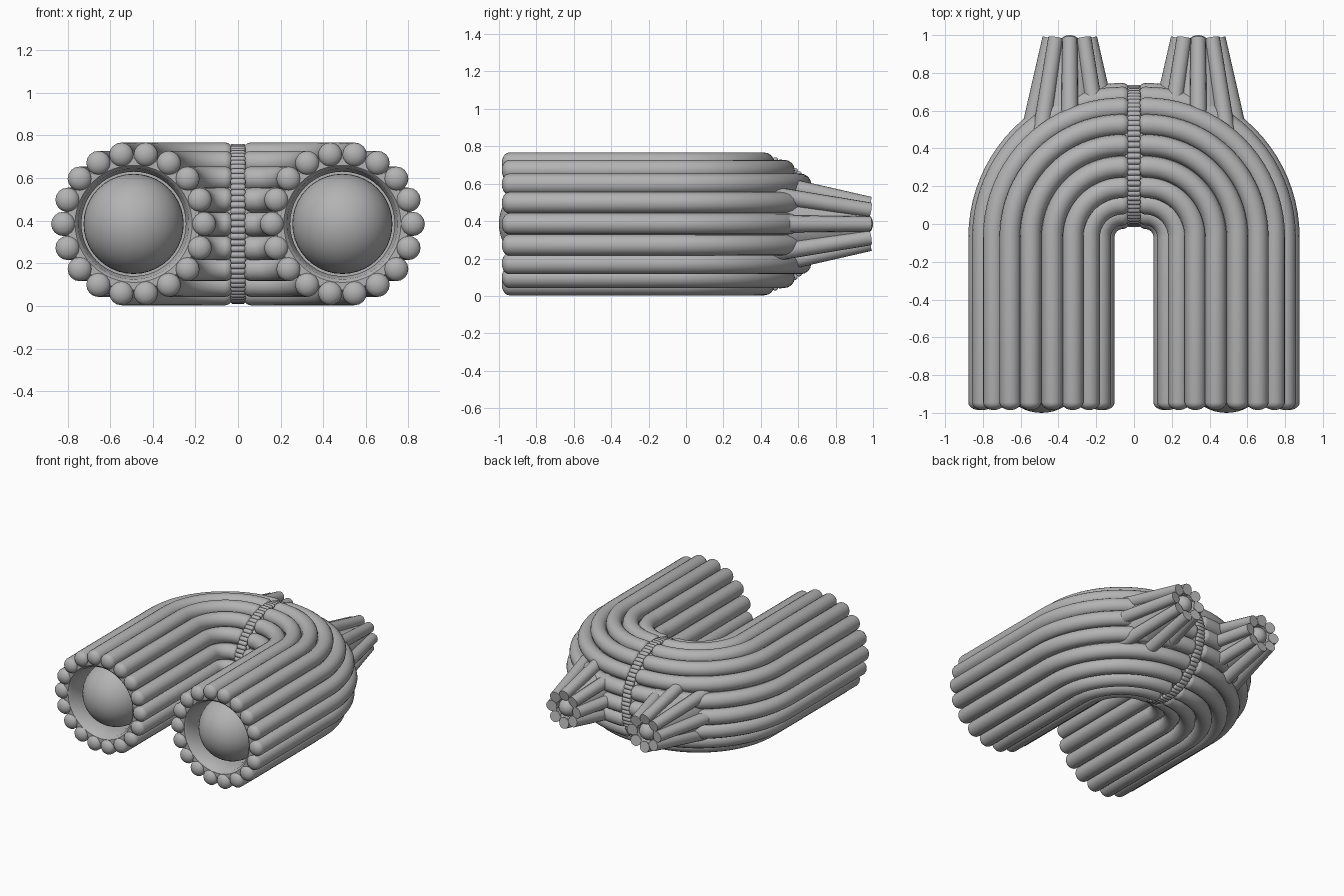
import bpy, bmesh
from math import sin, cos, pi, radians
from mathutils import Vector

if "Cube" in bpy.data.objects:
    bpy.data.objects.remove(bpy.data.objects["Cube"])

grey = bpy.data.materials.new("plain_grey")
grey.use_nodes = True
GREY = (0.45, 0.45, 0.45, 1)
grey.diffuse_color = GREY
grey.node_tree.nodes["Principled BSDF"].inputs["Base Color"].default_value = GREY

LEG_X, MID_Z = 0.49, 0.385      # centre of each leg's cross-section
BEND_X, BEND_Y = 0.06, -0.07    # centre of the quarter bend
BEND_R = LEG_X - BEND_X
TAIL_X = 0.34
UP = Vector((0, 0, 1))
Y = Vector((0, 1, 0))


def sweep(bm, stations, sides):
    """Skin circles along stations of (point, direction, radius)."""
    rings = []
    for p, t, r in stations:
        side = t.cross(UP).normalized()
        up = side.cross(t).normalized()
        rings.append([bm.verts.new(p + r * (cos(a) * side + sin(a) * up))
                      for a in (2 * pi * i / sides for i in range(sides))])
    for a, b in zip(rings, rings[1:]):
        for i in range(sides):
            j = (i + 1) % sides
            bm.faces.new((a[i], a[j], b[j], b[i]))


def finish(name, bm, mirror=True):
    bmesh.ops.remove_doubles(bm, verts=bm.verts, dist=0.00002)
    bmesh.ops.recalc_face_normals(bm, faces=bm.faces)
    mesh = bpy.data.meshes.new(name)
    bm.to_mesh(mesh)
    bm.free()
    ob = bpy.data.objects.new(name, mesh)
    bpy.context.collection.objects.link(ob)
    mesh.materials.append(grey)
    bpy.ops.object.select_all(action='DESELECT')
    ob.select_set(True)
    bpy.context.view_layer.objects.active = ob
    bpy.ops.object.shade_smooth_by_angle(angle=radians(40))
    if mirror:
        ob.modifiers.new("mirror", 'MIRROR').use_mirror_merge = False


def capsule(stations, depth, steps=5):
    """Add rounded ends to a run of stations."""
    def cap(station, sign):
        p, t, r = station
        return [(p + sign * depth * sin(a) * t, t, r * cos(a))
                for a in (pi / 2 * k / steps for k in range(1, steps + 1))]
    return cap(stations[0], -1)[::-1] + stations + cap(stations[-1], 1)


def bent_run(offset, height, radius, y_start, x_end, steps=20):
    """Run up one leg and round the bend to the middle seam."""
    r = BEND_R + offset
    run = [(Vector((BEND_X + r, y_start, MID_Z + height)), Y, radius)]
    for k in range(steps + 1):
        a = pi / 2 * k / steps
        run.append((Vector((BEND_X + r * cos(a), BEND_Y + r * sin(a), MID_Z + height)),
                    Vector((-sin(a), cos(a), 0)), radius))
    if x_end < BEND_X:
        run.append((Vector((x_end, BEND_Y + r, MID_Z + height)), Vector((-1, 0, 0)), radius))
    return run


def along_y(x, profile):
    return [(Vector((x, y, MID_Z)), Y, r) for y, r in profile]


def dome(x, tip, radius, sign):
    """Profile of a ball whose outermost point sits at y = tip."""
    centre = tip - sign * radius
    return along_y(x, [(centre + sign * radius * sin(a), radius * cos(a))
                       for a in (pi / 2 * (k / 12 - 1) for k in range(25))])


# Inner tube with a recessed mouth
bm = bmesh.new()
mouth = along_y(LEG_X, [(-0.70, 0), (-0.70, 0.245), (-0.84, 0.245), (-0.94, 0.26),
                        (-0.955, 0.275), (-0.955, 0.31)])
body = bent_run(0, 0, 0.325, -0.94, 0)
end = (body[-1][0], body[-1][1], 0)
sweep(bm, mouth + body + [end], 48)
finish("inner_tube", bm)

# Round ribs wrapped around the tube
bm = bmesh.new()
for i in range(18):
    a = 2 * pi * i / 18
    run = bent_run(0.33 * cos(a), 0.33 * sin(a), 0.057, -0.945, 0.059)
    sweep(bm, capsule(run, 0.045 if i < 0 else 0.04), 16)
finish("tube_ribs", bm)

# Ball lenses in the mouths
bm = bmesh.new()
sweep(bm, dome(LEG_X, -1.0, 0.235, -1), 40)
finish("front_lens", bm)

# Beaded ring around the middle seam
bm = bmesh.new()
X = Vector((1, 0, 0))
for i in range(76):
    a = 2 * pi * i / 76
    p = Vector((0, BEND_Y + BEND_R + 0.36 * cos(a), MID_Z + 0.36 * sin(a)))
    sweep(bm, capsule([(p - 0.025 * X, X, 0.0165), (p + 0.025 * X, X, 0.0165)], 0.011, 3), 10)
finish("seam_beads", bm, mirror=False)

# Tapered rear nozzles
bm = bmesh.new()
sweep(bm, along_y(TAIL_X, [(0.45, 0), (0.45, 0.205), (0.975, 0.1), (0.975, 0.075),
                           (0.93, 0.068), (0.93, 0)]), 32)
finish("rear_nozzle", bm)

# Ribs around each nozzle
bm = bmesh.new()
for i in range(8):
    a = 2 * pi * i / 8
    out = Vector((cos(a), 0, sin(a)))
    base = Vector((TAIL_X, 0.45, MID_Z)) + 0.22 * out
    tip = Vector((TAIL_X, 0.985, MID_Z)) + 0.105 * out
    t = (tip - base).normalized()
    sweep(bm, [(base, t, 0), (base, t, 0.047), (tip, t, 0.04), (tip, t, 0)], 16)
finish("nozzle_ribs", bm)

# Small ball lenses in the nozzles
bm = bmesh.new()
sweep(bm, dome(TAIL_X, 1.0, 0.066, 1), 24)
finish("rear_lens", bm)
